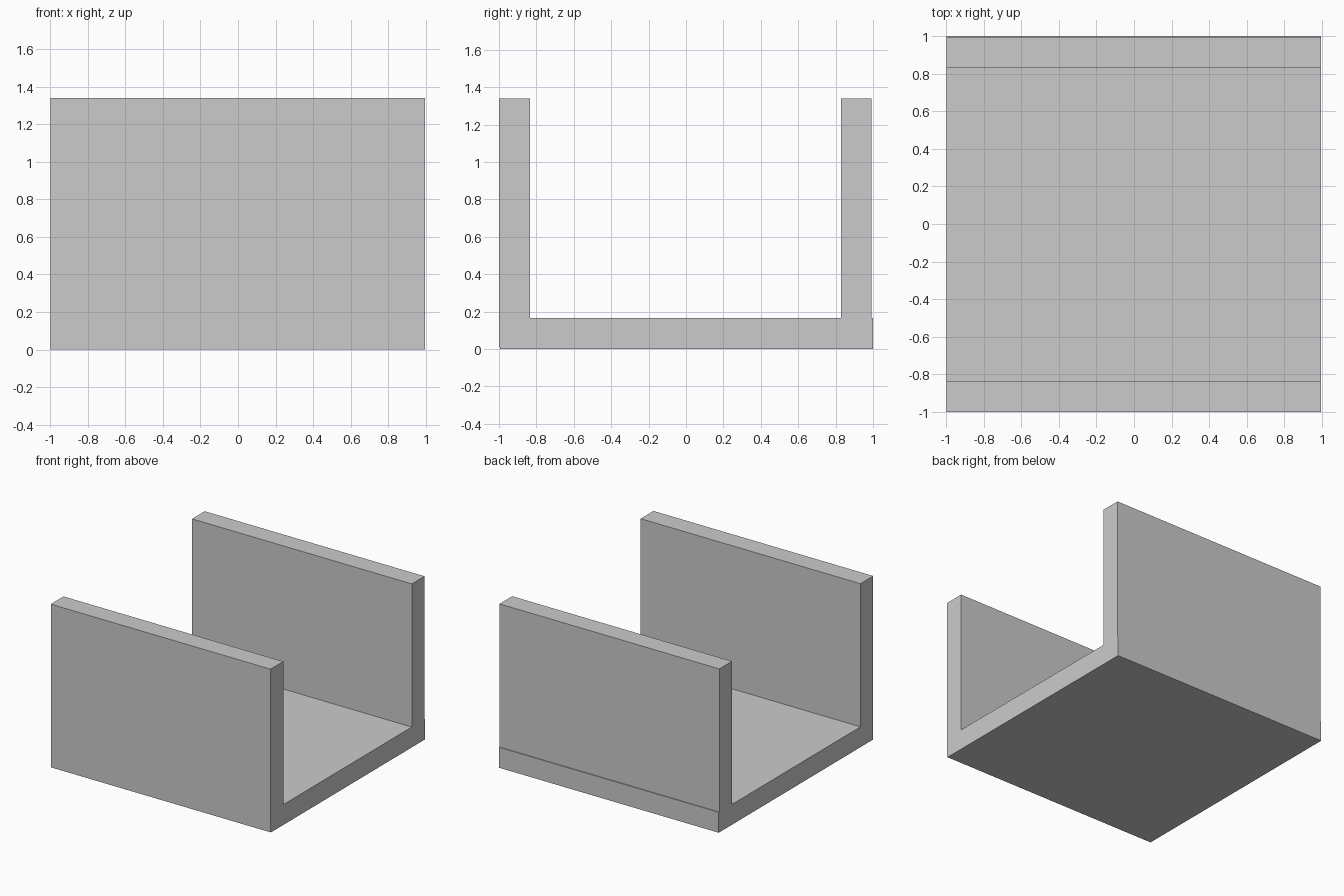
import bpy

if "Cube" in bpy.data.objects:
    bpy.data.objects.remove(bpy.data.objects["Cube"])


def box(name, x, y, z):
    """Axis-aligned box from (min, max) ranges."""
    spans = (x, y, z)
    bpy.ops.mesh.primitive_cube_add(size=1, location=[(a + b) / 2 for a, b in spans])
    obj = bpy.context.object
    obj.name = name
    obj.scale = [b - a for a, b in spans]
    bpy.ops.object.transform_apply(location=False, rotation=False, scale=True)
    return obj


WIDTH = (-0.997, 0.995)

# Base slab, its back edge sticking out slightly past the back wall
box("floor", WIDTH, (-0.995, 1.0), (0.0, 0.167))

# Two upright side walls
for name, y in (("front_wall", (-1.0, -0.835)), ("back_wall", (0.829, 0.993))):
    box(name, WIDTH, y, (0.012, 1.34))
